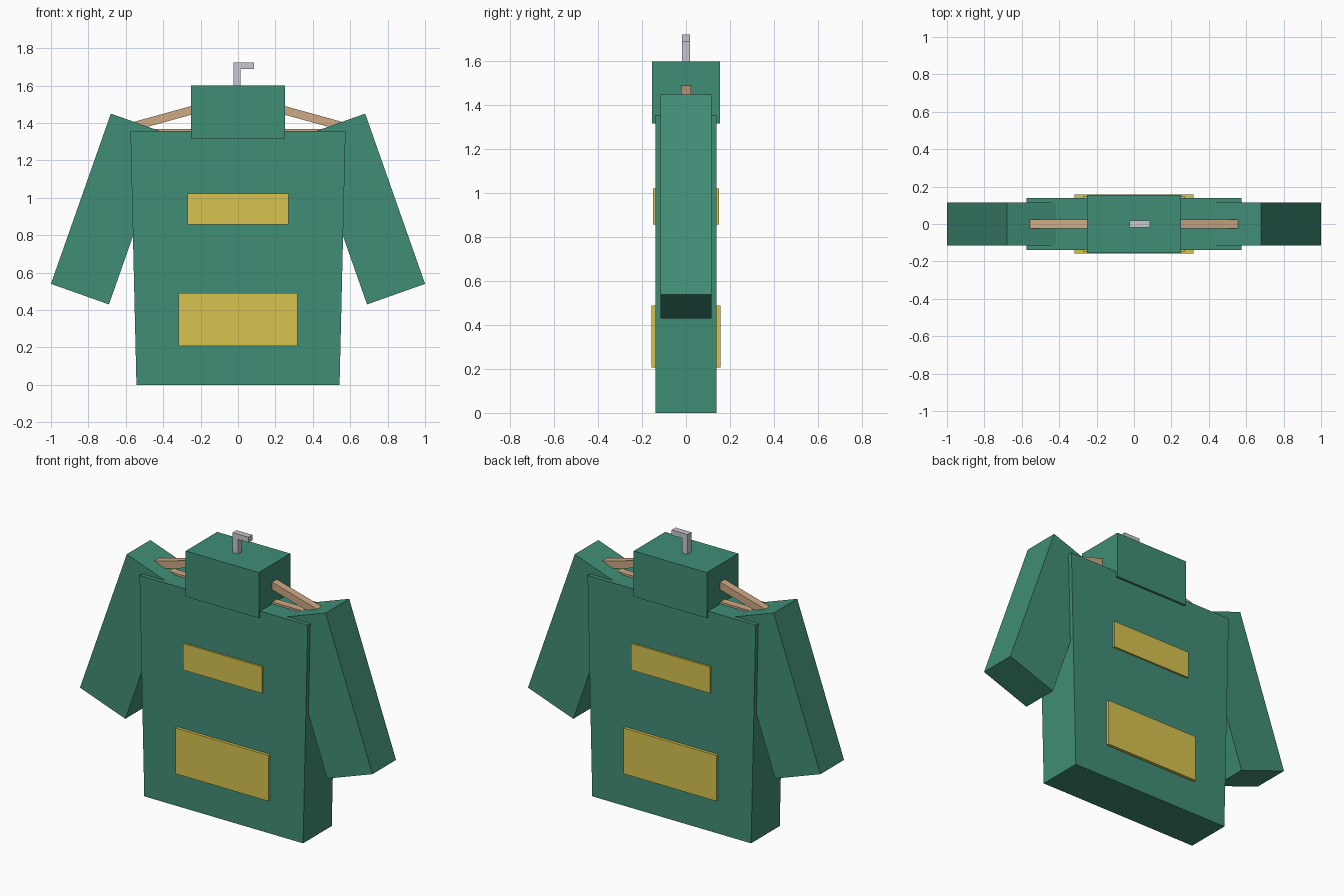
import bpy
import bmesh

cube = bpy.data.objects.get("Cube")
if cube:
    bpy.data.objects.remove(cube, do_unlink=True)


def material(name, rgb):
    mat = bpy.data.materials.new(name)
    mat.use_nodes = True
    mat.diffuse_color = (*rgb, 1)
    mat.node_tree.nodes["Principled BSDF"].inputs["Base Color"].default_value = (*rgb, 1)
    return mat


green = material("green cloth", (0.052, 0.27, 0.185))
yellow = material("yellow patch", (0.68, 0.55, 0.08))
wood = material("light wood", (0.62, 0.40, 0.24))
metal = material("grey metal", (0.57, 0.58, 0.62))


def prism(name, profile, y0, y1, mat):
    """Extrude an x-z outline from depth y0 to y1."""
    bm = bmesh.new()
    face = bm.faces.new([bm.verts.new((x, y0, z)) for x, z in profile])
    new = bmesh.ops.extrude_face_region(bm, geom=[face])["geom"]
    moved = [v for v in new if isinstance(v, bmesh.types.BMVert)]
    bmesh.ops.translate(bm, verts=moved, vec=(0, y1 - y0, 0))
    bmesh.ops.recalc_face_normals(bm, faces=bm.faces[:])
    mesh = bpy.data.meshes.new(name)
    bm.to_mesh(mesh)
    bm.free()
    mesh.materials.append(mat)
    obj = bpy.data.objects.new(name, mesh)
    bpy.context.collection.objects.link(obj)
    return obj


def rect(half, z0, z1):
    return [(-half, z0), (half, z0), (half, z1), (-half, z1)]


# Body, slightly wider at the shoulders, and the tall collar
prism("body", [(-0.543, 0), (0.543, 0), (0.575, 1.357), (-0.575, 1.357)], -0.14, 0.14, green)
prism("collar", rect(0.25, 1.318, 1.6), -0.154, 0.154, green)

# Patches on the front and back
for side, sign in (("front", -1), ("back", 1)):
    prism("upper_patch_" + side, rect(0.27, 0.858, 1.022), sign * 0.13, sign * 0.151, yellow)
    prism("lower_patch_" + side, rect(0.318, 0.207, 0.49), sign * 0.13, sign * 0.158, yellow)

# Sleeves and sloping hanger arms, mirrored
sleeve = [(0.68, 1.45), (1.0, 0.54), (0.69, 0.43), (0.37, 1.34)]
arm = [(0, 1.56), (0.56, 1.405), (0.548, 1.362), (0, 1.513)]
for side, sign in (("left", 1), ("right", -1)):
    prism("sleeve_" + side, [(sign * x, z) for x, z in sleeve], -0.115, 0.115, green)
    prism("hanger_arm_" + side, [(sign * x, z) for x, z in arm], -0.023, 0.023, wood)

# Hanger crossbar and bent hook
prism("hanger_bar", rect(0.55, 1.325, 1.369), -0.023, 0.023, wood)
hook = [(-0.023, 1.55), (0.014, 1.55), (0.014, 1.69), (0.085, 1.69), (0.085, 1.723), (-0.023, 1.723)]
prism("hanger_hook", hook, -0.019, 0.019, metal)
